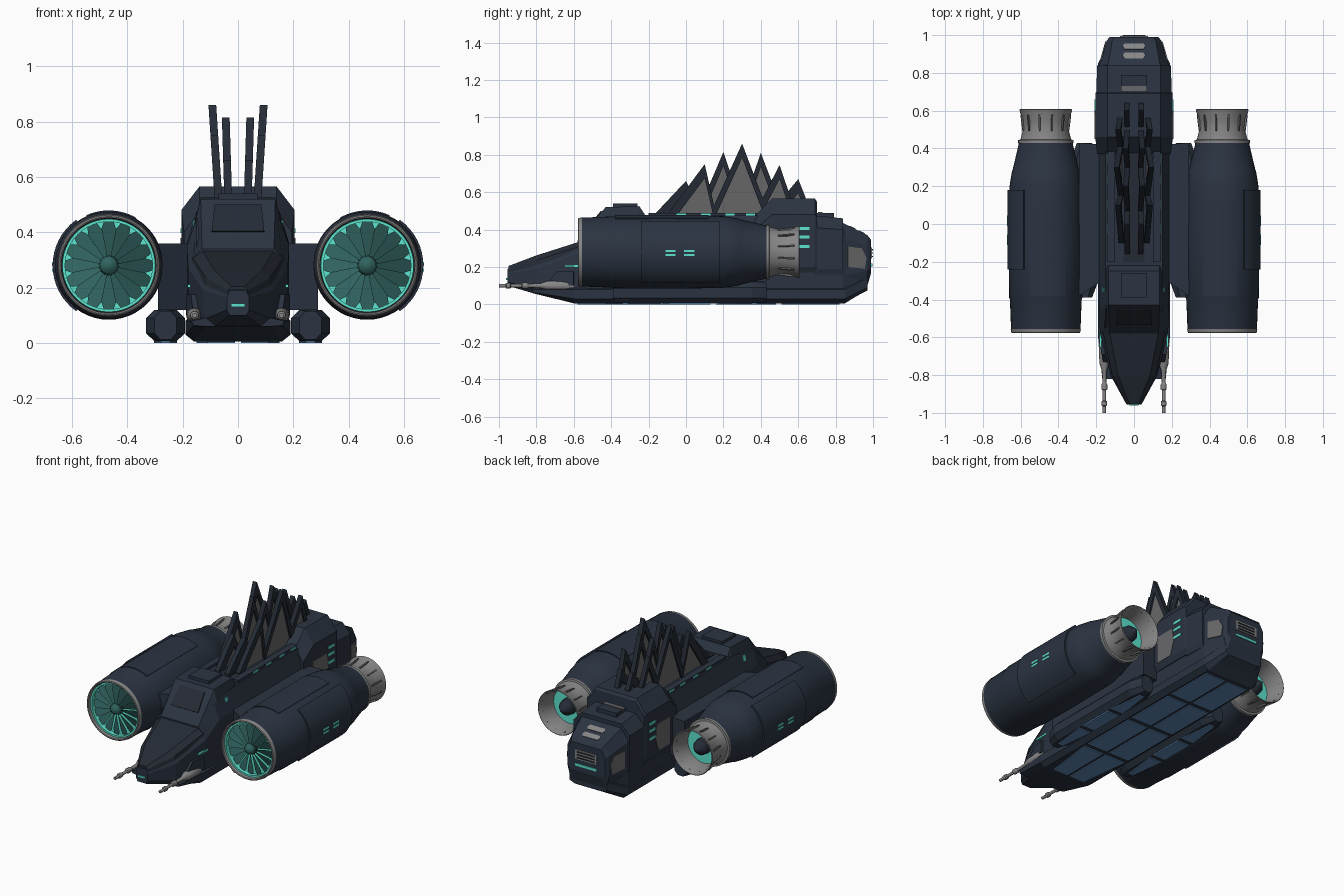
import bpy, bmesh, math
from mathutils import Vector

if "Cube" in bpy.data.objects:
    bpy.data.objects.remove(bpy.data.objects["Cube"])


def mat(name, r, g, b):
    m = bpy.data.materials.new(name)
    m.diffuse_color = (r, g, b, 1)
    m.use_nodes = True
    m.node_tree.nodes["Principled BSDF"].inputs["Base Color"].default_value = m.diffuse_color
    return m


SLATE = mat("slate hull", .024, .034, .054)
DARK = mat("dark slate", .018, .024, .036)
STEEL = mat("steel grey", .24, .24, .24)
WEB = mat("web grey", .14, .14, .145)
TEAL = mat("teal glow", .11, .78, .62)
BLADE = mat("deep teal", .03, .125, .115)
BLUE = mat("blue panel", .11, .25, .46)
BLACK = mat("black trim", .008, .009, .012)


def finish(name, bm, m, smooth=False):
    bmesh.ops.remove_doubles(bm, verts=bm.verts, dist=1e-5)
    bmesh.ops.recalc_face_normals(bm, faces=bm.faces)
    me = bpy.data.meshes.new(name)
    bm.to_mesh(me)
    bm.free()
    me.materials.append(m)
    o = bpy.data.objects.new(name, me)
    bpy.context.collection.objects.link(o)
    if smooth:
        bpy.ops.object.select_all(action='DESELECT')
        o.select_set(True)
        bpy.context.view_layer.objects.active = o
        bpy.ops.object.shade_smooth_by_angle(angle=math.radians(30))
    return o


def loft(name, sections, m, cx=0):
    """sections: (y, half profile from bottom to top), mirrored about cx."""
    bm = bmesh.new()
    rings = []
    for y, half in sections:
        pts = [(cx + x, y, z) for x, z in half] + [(cx - x, y, z) for x, z in reversed(half)]
        rings.append([bm.verts.new(p) for p in pts])
    n = len(rings[0])
    for a, b in zip(rings, rings[1:]):
        for i in range(n):
            bm.faces.new((a[i], a[(i + 1) % n], b[(i + 1) % n], b[i]))
    bm.faces.new(rings[0])
    bm.faces.new(rings[-1])
    return finish(name, bm, m)


def lathe(name, prof, cx, cz, m, seg=48, arc=None, s=1):
    """Turn (y, r) points about an axis along y; arc gives a partial, closed shell."""
    bm = bmesh.new()
    a0, a1 = arc or (0, 2 * math.pi)
    rows = []
    for i in range(seg + 1):
        a = a0 + (a1 - a0) * i / seg
        rows.append([bm.verts.new((cx + s * r * math.cos(a), y, cz + r * math.sin(a))) for y, r in prof])
    k = len(prof)
    for p, q in zip(rows, rows[1:]):
        for j in range(k if arc else k - 1):
            bm.faces.new((p[j], p[(j + 1) % k], q[(j + 1) % k], q[j]))
    if arc:
        bm.faces.new(rows[0])
        bm.faces.new(rows[-1])
    else:
        bmesh.ops.dissolve_degenerate(bm, edges=bm.edges, dist=1e-6)
    return finish(name, bm, m, True)


def plate(name, pts, m, t=.008):
    bm = bmesh.new()
    pts = [Vector(p) for p in pts]
    n = (pts[1] - pts[0]).cross(pts[2] - pts[0]).normalized() * t / 2
    a = [bm.verts.new(p + n) for p in pts]
    b = [bm.verts.new(p - n) for p in pts]
    bm.faces.new(a)
    bm.faces.new(b)
    for i in range(len(pts)):
        j = (i + 1) % len(pts)
        bm.faces.new((a[i], a[j], b[j], b[i]))
    return finish(name, bm, m)


def box(name, x0, x1, y0, y1, z0, z1, m):
    z = (z0 + z1) / 2
    return plate(name, [(x0, y0, z), (x1, y0, z), (x1, y1, z), (x0, y1, z)], m, z1 - z0)


def zigzag(name, pts, drop, x0, lean, w, m):
    """Leaning strip under a zigzag line; drop is the strip depth, or None to fill to the deck."""
    bm = bmesh.new()
    rows = []
    for y, z in pts:
        lo = z - drop if drop else .46
        top = z if drop else z - .03
        rows.append([bm.verts.new((x0 + lean * (h - .54) + d, y, h))
                     for h, d in ((top, -w), (top, w), (lo, w), (lo, -w))])
    for p, q in zip(rows, rows[1:]):
        for j in range(4):
            bm.faces.new((p[j], p[(j + 1) % 4], q[(j + 1) % 4], q[j]))
    bm.faces.new(rows[0])
    bm.faces.new(rows[-1])
    return finish(name, bm, m)


# Central hull, lower lip, hood and cabin
mid = [(.155, .006), (.185, .05), (.185, .36), (.15, .475)]
loft("hull", [(-.955, [(.03, .10), (.04, .12), (.04, .165), (.03, .19)]),
              (-.80, [(.09, .055), (.125, .085), (.125, .19), (.10, .24)]),
              (-.58, [(.155, .006), (.18, .05), (.18, .27), (.15, .315)]),
              (-.45, [(.155, .006), (.185, .05), (.185, .35), (.15, .45)]),
              (-.25, mid), (.45, mid),
              (.84, [(.155, .006), (.185, .05), (.185, .36), (.15, .42)]),
              (.97, [(.10, .075), (.125, .10), (.125, .28), (.10, .33)])], SLATE)
loft("lower_lip", [(-.82, [(.12, .06), (.16, .064), (.168, .08), (.12, .09)]),
                   (-.60, [(.16, .006), (.19, .03), (.19, .08), (.18, .088)]),
                   (.85, [(.16, .006), (.19, .03), (.19, .08), (.18, .088)]),
                   (.97, [(.11, .08), (.13, .09), (.13, .14), (.12, .15)])], SLATE)
loft("hood", [(-.95, [(.04, .17), (.036, .19), (.024, .205)]),
              (-.80, [(.118, .21), (.115, .235), (.085, .262)]),
              (-.57, [(.168, .28), (.165, .31), (.13, .335)])], DARK)
loft("cabin", [(-.58, [(.16, .28), (.16, .31), (.13, .34)]),
               (-.43, [(.165, .36), (.155, .44), (.135, .52)]),
               (-.25, [(.165, .36), (.155, .44), (.135, .525)]),
               (-.22, [(.165, .36), (.155, .43), (.135, .48)])], SLATE)
plate("windshield", [(-.095, -.532, .402), (.095, -.532, .402), (.085, -.452, .498), (-.085, -.452, .498)], DARK)
box("cabin_vent", -.07, .07, -.39, -.26, .52, .54, SLATE)
box("nose_light", -.025, .025, -.962, -.95, .13, .142, TEAL)
box("deck_trough", -.055, .055, -.2, .42, .47, .48, DARK)

# Stern blocks
full = [(.19, .17), (.205, .2), (.205, .48), (.14, .565)]
loft("stern_block", [(.37, [(.18, .17), (.195, .2), (.195, .40), (.14, .475)]),
                     (.46, full), (.69, full),
                     (.70, [(.18, .17), (.2, .2), (.2, .47), (.135, .55)])], SLATE)
loft("stern_step", [(.69, [(.19, .16), (.2, .19), (.2, .41), (.14, .475)]),
                    (.84, [(.185, .16), (.195, .19), (.195, .40), (.14, .46)])], SLATE)
loft("tail", [(.83, [(.17, .1), (.185, .15), (.185, .36), (.14, .44)]),
              (.97, [(.125, .10), (.145, .18), (.145, .31), (.115, .37)]),
              (.99, [(.11, .17), (.13, .2), (.13, .30), (.105, .345)])], SLATE)
box("stern_hatch", -.07, .07, .68, .79, .465, .49, SLATE)
box("stern_hatch_grille", -.07, .07, .705, .73, .485, .495, WEB)
box("tail_vent", -.075, .075, .98, .995, .245, .305, STEEL)
for i in range(3):
    box("tail_vent_rib", -.06, .06, .99, 1.0, .253 + .018 * i, .26 + .018 * i, DARK)
box("tail_light", -.075, .075, .985, .996, .203, .218, TEAL)
for y in (.875, .925):
    z = .44 - (y - .83) * .5
    plate("tail_slot", [(-.05, y, z), (.05, y, z), (.06, y + .015, z - .0075),
                        (.05, y + .03, z - .015), (-.05, y + .03, z - .015), (-.06, y + .015, z - .0075)], STEEL)

# Spiked sails: dark zigzag frames with grey webs
outer = [(-.10, .48), (.10, .75), (.15, .53), (.30, .86), (.41, .57), (.50, .745), (.56, .57)]
inner = [(-.16, .49), (0, .66), (.07, .51), (.20, .815), (.30, .52), (.40, .81), (.50, .55), (.60, .67), (.64, .57)]

# Underside panels
rows = [(-.58, -.26), (-.23, .13), (.16, .48), (.51, .82)]

for s in (-1, 1):
    for nm, line, x0, lean in (("outer", outer, .072, .065), ("inner", inner, .036, .03)):
        zigzag(nm + "_sail_frame", line, .075, s * x0, s * lean, .014, DARK)
        zigzag(nm + "_sail_web", line, None, s * x0, s * lean, .004, WEB)
    box("deck_rail", s * .10, s * .14, -.2, .4, .465, .49, SLATE)
    for y in (-.05, .08, .21, .32):
        box("deck_light", s * .136, s * .143, y, y + .05, .474, .487, TEAL)
    plate("cabin_light", [(s * .162, -.36, .41), (s * .162, -.335, .41),
                          (s * .157, -.335, .445), (s * .157, -.36, .445)], TEAL)
    box("nose_side_light", s * .172, s * .183, -.65, -.56, .20, .211, TEAL)
    for z in (.303, .353, .398):
        box("stern_light", s * .2, s * .208, .60, .66, z, z + .016, TEAL)
    plate("stern_side_plate", [(s * .205, .45, .21), (s * .205, .57, .21), (s * .205, .60, .30),
                               (s * .205, .585, .38), (s * .205, .45, .38)], WEB, .006)
    plate("tail_side_grille", [(s * .177, .865, .20), (s * .15, .955, .19), (s * .148, .965, .25),
                               (s * .155, .94, .30), (s * .177, .865, .31)], WEB)
    for y0, y1 in rows:
        x = s * (.11 if y0 < -.5 else .15)
        plate("belly_panel", [(s * .01, y0, .004), (x, y0, .004), (s * .15, y1, .004), (s * .01, y1, .004)], BLUE)

    # Wing roots, side skids and their panels
    plate("pylon", [(s * .17, -.30, .24), (s * .29, -.38, .24), (s * .29, .43, .24), (s * .17, .42, .24)], SLATE, .24)
    sk = [(.04, .006), (.07, .035), (.07, .09), (.04, .12)]
    tip = [(.018, .012), (.04, .035), (.04, .09), (.018, .115)]
    loft("skid", [(-.39, tip), (-.31, sk), (.35, sk), (.43, tip)], SLATE, s * .262)
    for y0, y1, a, b in ((-.34, -.12, .016, .042), (-.09, .13, .042, .042), (.16, .38, .042, .016)):
        c = s * .262
        plate("skid_panel", [(c - a, y0, .004), (c + a, y0, .004), (c + b, y1, .004), (c - b, y1, .004)], BLUE)

    # Nose guns
    lathe("gun", [(-1, 0), (-1, .009), (-.965, .009), (-.96, .015), (-.94, .015), (-.935, .009), (-.88, .009),
                  (-.875, .016), (-.85, .016), (-.84, .010), (-.78, .012), (-.74, .026), (-.64, .03),
                  (-.57, .012), (-.57, 0)], s * .157, .10, STEEL, 16)
    plate("gun_mount", [(s * .15, -.75, .10), (s * .178, -.60, .10), (s * .178, -.60, .175),
                        (s * .16, -.69, .175)], SLATE, .02)

    # Engines
    cx, cz = s * .467, .28
    lathe("engine_shell", [(-.50, .168), (-.56, .172), (-.565, .182), (-.555, .184), (-.40, .190), (-.39, .194),
                           (-.1, .196), (.2, .192), (.28, .179), (.285, .176), (.42, .144), (.44, .142),
                           (.44, .10)], cx, cz, SLATE)
    lathe("intake_lip", [(-.55, .170), (-.575, .172), (-.578, .177), (-.575, .182), (-.555, .186)], cx, cz, STEEL)
    lathe("intake_ring", [(-.53, .169), (-.56, .168), (-.56, .158), (-.53, .158)], cx, cz, TEAL)
    lathe("intake_back", [(-.525, 0), (-.525, .168)], cx, cz, TEAL)
    lathe("fan_hub", [(-.575, 0), (-.572, .015), (-.56, .029), (-.54, .036), (-.525, .036)], cx, cz, BLADE, 24)
    bm = bmesh.new()
    for i in range(16):
        a = i * math.pi / 8
        ring = ((.03, -.196, -.533), (.135, -.196, -.533), (.16, -.11, -.538),
                (.16, .11, -.542), (.135, .196, -.548), (.03, .196, -.55))
        bm.faces.new([bm.verts.new((cx + r * math.cos(a + d), y, cz + r * math.sin(a + d))) for r, d, y in ring])
    finish("fan_blades", bm, BLADE)
    lathe("nozzle", [(.43, .146), (.445, .146), (.447, .134), (.50, .121), (.55, .124), (.605, .14), (.608, .136),
                     (.55, .114), (.48, .110)], cx, cz, STEEL)
    lathe("exhaust_glow", [(.49, 0), (.49, .113)], cx, cz, TEAL)
    lathe("exhaust_plug", [(.49, .05), (.53, .045), (.57, .012), (.575, 0)], cx, cz, DARK, 24)
    for i in range(12):
        a = (i + .5) * math.pi / 6
        u, v = Vector((math.cos(a), 0, math.sin(a))), Vector((0, 1, 0))
        c = Vector((cx, 0, cz))
        plate("nozzle_fin", [c + u * .115 + v * .49, c + u * .128 + v * .495, c + u * .138 + v * .575,
                             c + u * .125 + v * .585], WEB, .008)
    # Raised cowl plates and engine side lights
    lathe("cowl_plate", [(-.24, .18), (-.24, .203), (.18, .203), (.18, .18)], cx, cz, SLATE, 16, (-.95, .95), s)
    lathe("cowl_top_plate", [(-.38, .18), (-.38, .199), (.12, .199), (.12, .18)], cx, cz, SLATE, 12, (1.15, 2.1), s)
    for y in (-.11, -.01):
        for z in (.264, .286):
            box("engine_light", cx + s * .196, cx + s * .2045, y, y + .055, z - .006, z + .006, TEAL)
